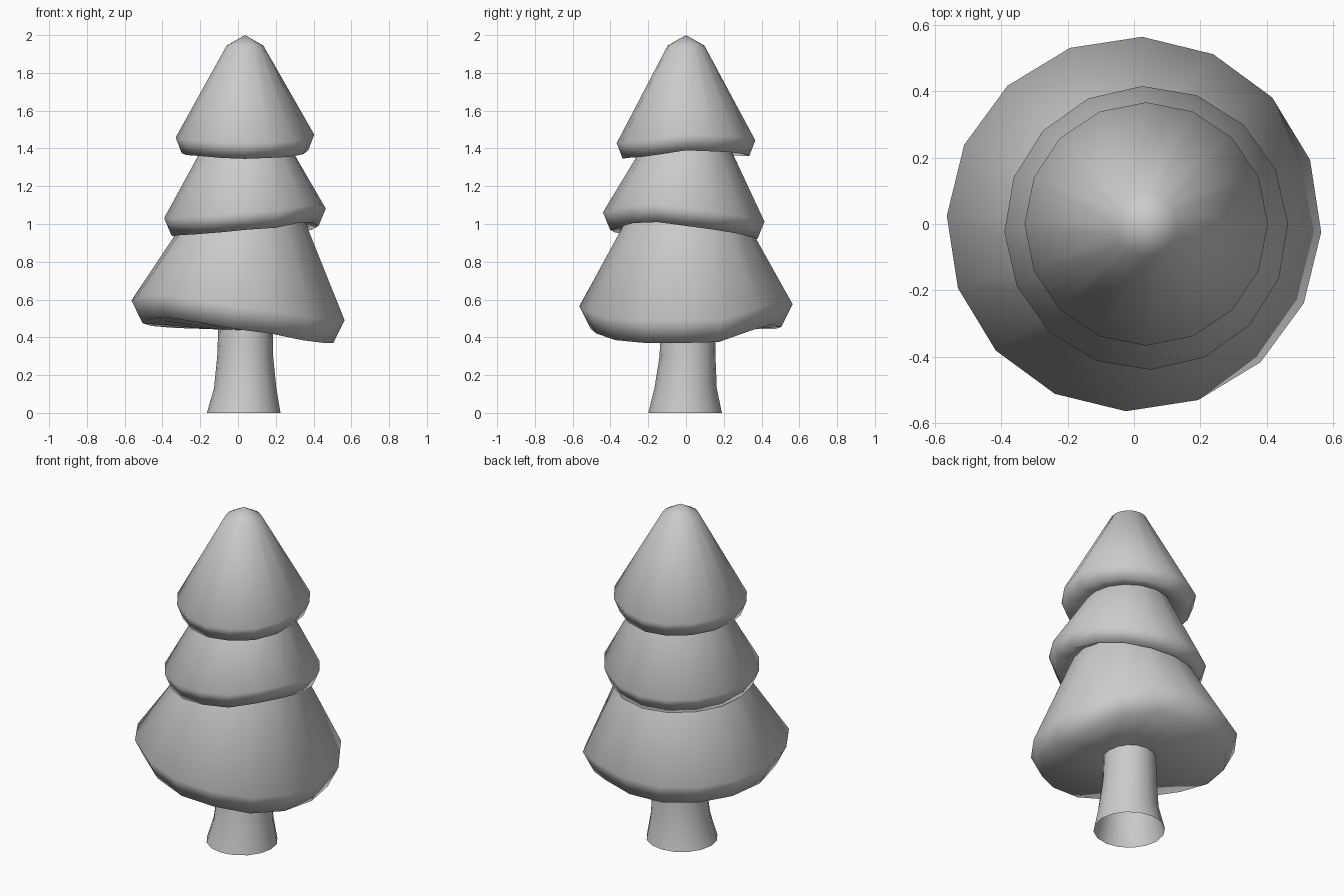
import bpy, bmesh
from math import cos, sin, radians, pi

if "Cube" in bpy.data.objects:
    bpy.data.objects.remove(bpy.data.objects["Cube"])

N = 16


def ring(bm, cx, cy, r, z, turn=0.0):
    """One loop of N vertices; z is a number or a list of N heights."""
    out = []
    for i in range(N):
        a = radians(turn) + 2 * pi * i / N
        h = z[i] if isinstance(z, list) else z
        out.append(bm.verts.new((cx + r * cos(a), cy + r * sin(a), h)))
    return out


def skin(bm, rings):
    for lo, hi in zip(rings, rings[1:]):
        for i in range(N):
            j = (i + 1) % N
            bm.faces.new((lo[i], lo[j], hi[j], hi[i]))


def finish(bm, name):
    for f in bm.faces:
        f.smooth = True
    me = bpy.data.meshes.new(name)
    bm.to_mesh(me)
    bm.free()
    ob = bpy.data.objects.new(name, me)
    bpy.context.collection.objects.link(ob)
    return ob


def tier(name, centre, turn, r_in, z_in, r_hem, hem, r_rim, lip, upper, apex=None):
    """Skirt of foliage: underside, wavy hem, wide rim, straight cone side."""
    bm = bmesh.new()
    cx, cy = centre
    rings = [ring(bm, 0.04, 0, r_in, z_in, turn),
             ring(bm, cx, cy, r_hem, hem, turn),
             ring(bm, cx, cy, r_rim, [h + lip for h in hem], turn),
             ring(bm, *upper, turn)]
    skin(bm, rings)
    if apex:
        tip = bm.verts.new(apex)
        top = rings[-1]
        for i in range(N):
            bm.faces.new((top[i], top[(i + 1) % N], tip))
    return finish(bm, name)


# Trunk, open at the bottom, flaring to the ground
bm = bmesh.new()
skin(bm, [ring(bm, 0.03, -0.005, 0.195, 0.0),
          ring(bm, 0.038, -0.002, 0.165, 0.13),
          ring(bm, 0.038, 0.008, 0.148, 0.30),
          ring(bm, 0.04, 0.01, 0.144, 0.46)])
finish(bm, "trunk")

# Foliage tiers, hem heights listed counter-clockwise from +x
tier("lower_foliage", (0, 0), -2.5, 0.13, 0.44, 0.505,
     [.37, .375, .435, .47, .455, .445, .45, .46,
      .475, .50, .505, .48, .445, .42, .385, .37],
     0.565, 0.12, (0.04, 0, 0.30, 1.05))

tier("middle_foliage", (0.037, -0.012), 1.7, 0.29, 1.03, 0.39,
     [.99, .97, .95, .93, .92, .92, .925, .93,
      .94, .94, .945, .955, .97, .98, 1.005, 1.01],
     0.428, 0.092, (0.045, 0, 0.235, 1.40))

tier("upper_foliage", (0.037, 0), 0, 0.23, 1.40, 0.335,
     [1.39, 1.385, 1.38, 1.37, 1.36, 1.36, 1.365, 1.37,
      1.375, 1.365, 1.36, 1.35, 1.345, 1.35, 1.355, 1.37],
     0.367, 0.083, (0.037, 0, 0.097, 1.945), apex=(0.037, 0, 2.0))
